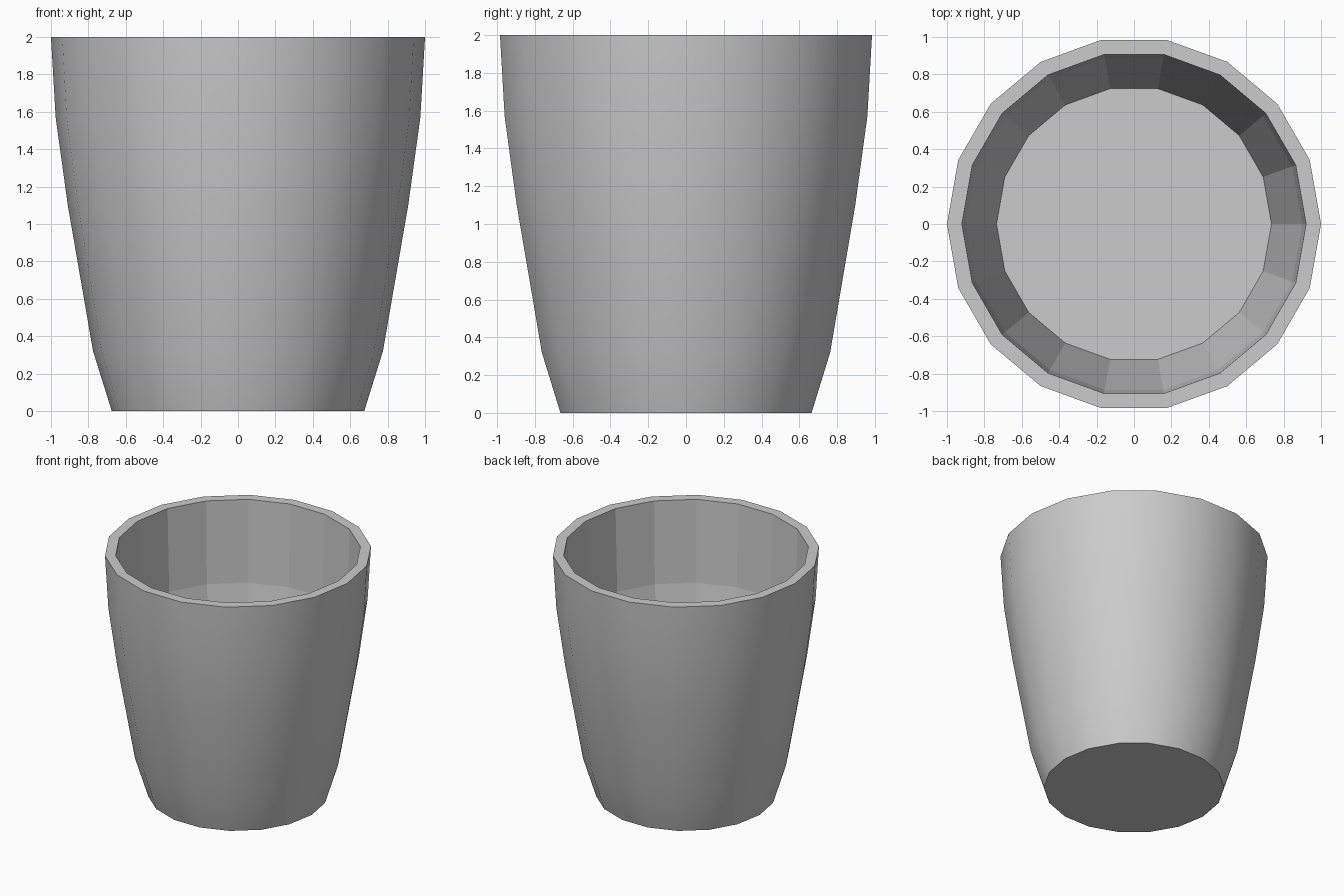
import bpy, bmesh
from math import cos, sin, pi

if "Cube" in bpy.data.objects:
    bpy.data.objects.remove(bpy.data.objects["Cube"])

SIDES = 18
# Profile as (radius, height): outside from base to rim, then inside down to the floor
OUTER = [(0.675, 0.0), (0.775, 0.32), (0.91, 1.1), (0.975, 1.57), (1.0, 2.0)]
INNER = [(0.92, 2.0), (0.90, 1.32), (0.735, 0.3)]

bm = bmesh.new()


def ring(r, z):
    return [bm.verts.new((r * cos(2 * pi * i / SIDES), r * sin(2 * pi * i / SIDES), z))
            for i in range(SIDES)]


rings = [ring(r, z) for r, z in OUTER + INNER]

# Walls and rim: outside is smooth, inside stays faceted
for k, (a, b) in enumerate(zip(rings, rings[1:])):
    for i in range(SIDES):
        j = (i + 1) % SIDES
        face = bm.faces.new((a[i], a[j], b[j], b[i]))
        face.smooth = k < len(OUTER) - 1

# Underside and inner floor
bm.faces.new(rings[0][::-1])
bm.faces.new(rings[-1])

# Sharp edges around the base, rim and floor
bm.normal_update()
for e in bm.edges:
    e.smooth = all(f.smooth for f in e.link_faces)

mesh = bpy.data.meshes.new("cup")
bm.to_mesh(mesh)
bm.free()
cup = bpy.data.objects.new("cup", mesh)
bpy.context.collection.objects.link(cup)
